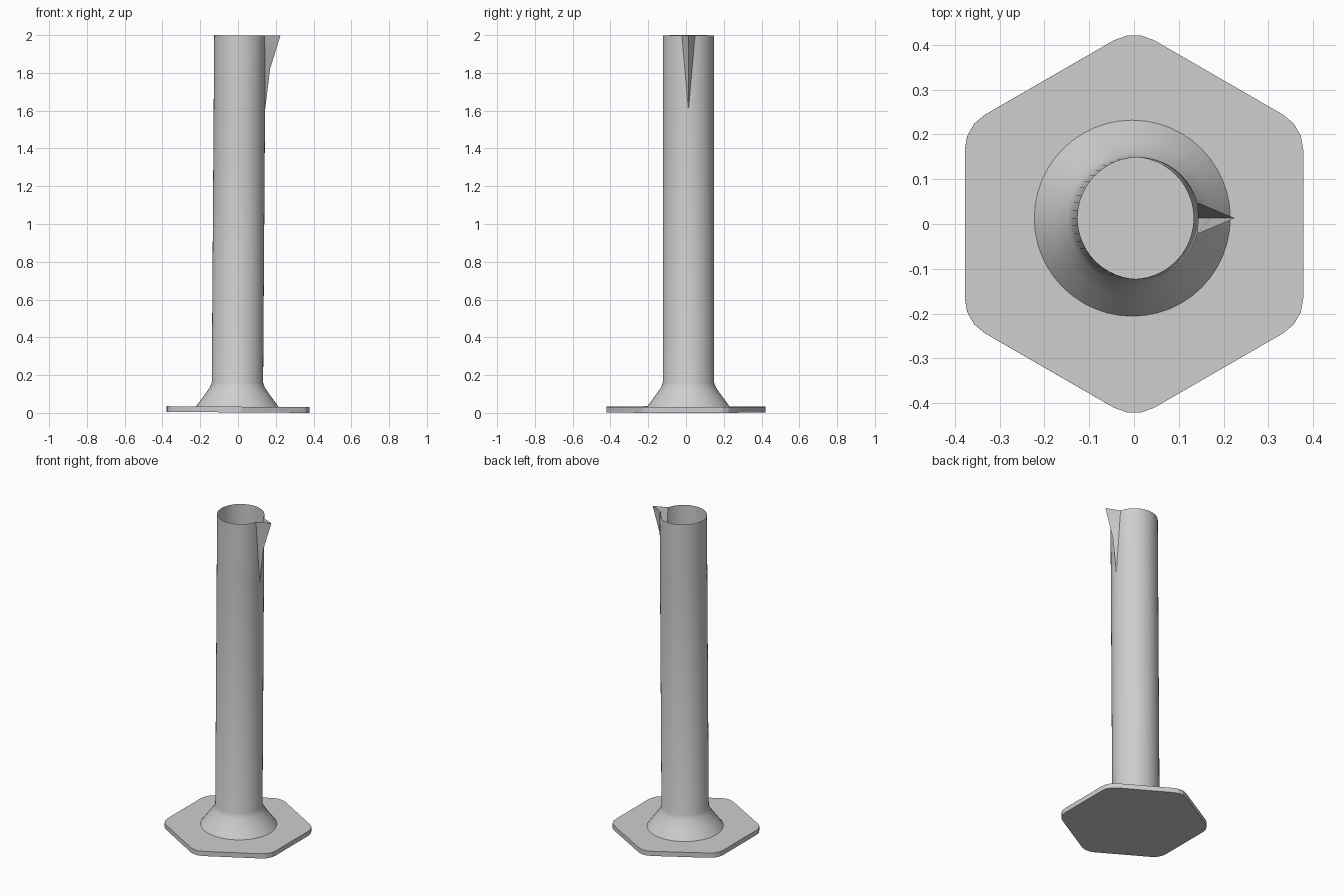
import bpy, bmesh
from math import sin, cos, pi, radians
from mathutils import Matrix, Vector

if "Cube" in bpy.data.objects:
    bpy.data.objects.remove(bpy.data.objects["Cube"], do_unlink=True)

GREY = (0.62, 0.62, 0.62, 1.0)
mat = bpy.data.materials.new("pale grey")
mat.use_nodes = True
mat.diffuse_color = GREY
mat.node_tree.nodes["Principled BSDF"].inputs["Base Color"].default_value = GREY

TILT = 0.007                    # the whole vessel leans slightly to +x
AXIS = Vector((-0.004, 0.013, 0))
R, TOP, SPOUT_Z = 0.136, 1.996, 1.6
THICK = 0.03
SEGS = 48
HALF = 2                        # wall columns opened either side of the spout
LEAN = Matrix.Translation((0, 0, 0.378 * TILT)) @ Matrix.Rotation(TILT, 4, 'Y')


def finish(name, bm, angle):
    bm.transform(LEAN)
    me = bpy.data.meshes.new(name)
    bm.to_mesh(me)
    bm.free()
    me.materials.append(mat)
    ob = bpy.data.objects.new(name, me)
    bpy.context.scene.collection.objects.link(ob)
    bpy.ops.object.select_all(action='DESELECT')
    bpy.context.view_layer.objects.active = ob
    ob.select_set(True)
    bpy.ops.object.shade_smooth_by_angle(angle=radians(angle))
    ob.select_set(False)


# Hexagonal foot plate with rounded corners
bm = bmesh.new()
round_r = 0.09
centre_r = (0.378 - round_r) / cos(pi / 6)
outline = []
for k in range(6):
    a = pi / 6 + k * pi / 3
    for i in range(4):
        b = a - pi / 6 + i * pi / 9
        outline.append(bm.verts.new((centre_r * cos(a) + round_r * cos(b),
                                     centre_r * sin(a) + round_r * sin(b), 0)))
face = bm.faces.new(outline)
top = bmesh.ops.extrude_face_region(bm, geom=[face])["geom"]
bmesh.ops.translate(bm, vec=(0, 0, THICK),
                    verts=[v for v in top if isinstance(v, bmesh.types.BMVert)])
bmesh.ops.recalc_face_normals(bm, faces=bm.faces)
finish("foot_plate", bm, 15)

# Flared collar and straight thin-walled tube
bm = bmesh.new()
profile = [(0.219, THICK), (0.176, 0.088), (0.145, 0.132), (R, 0.158), (R, SPOUT_Z), (R, TOP)]
rings = []
for r, z in profile:
    rings.append([bm.verts.new(AXIS + Vector((r * cos(2 * pi * i / SEGS),
                                              r * sin(2 * pi * i / SEGS), z)))
                  for i in range(SEGS)])
for lower, upper in zip(rings, rings[1:]):
    for i in range(SEGS):
        j = (i + 1) % SEGS
        if upper is rings[-1] and (i < HALF or i >= SEGS - HALF):
            continue            # opening for the spout
        bm.faces.new((lower[i], lower[j], upper[j], upper[i]))

# Pointed pouring spout: wall triangles beside the opening, then the lip
low, rim = rings[-2], rings[-1]
tip = bm.verts.new(AXIS + Vector((0.215, 0, TOP + 0.001)))
bend = bm.verts.new(AXIS + Vector((0.161, 0, 1.82)))
for s in (1, -1):
    corner = rim[s * HALF]
    tris = [(low[s * i], low[s * (i + 1)], corner) for i in range(HALF)]
    tris += [(low[0], corner, bend), (bend, corner, tip)]
    for t in tris:
        bm.faces.new(t if s > 0 else t[::-1])
bmesh.ops.delete(bm, geom=[v for v in bm.verts if not v.link_faces], context='VERTS')
finish("tube_with_spout", bm, 30)
